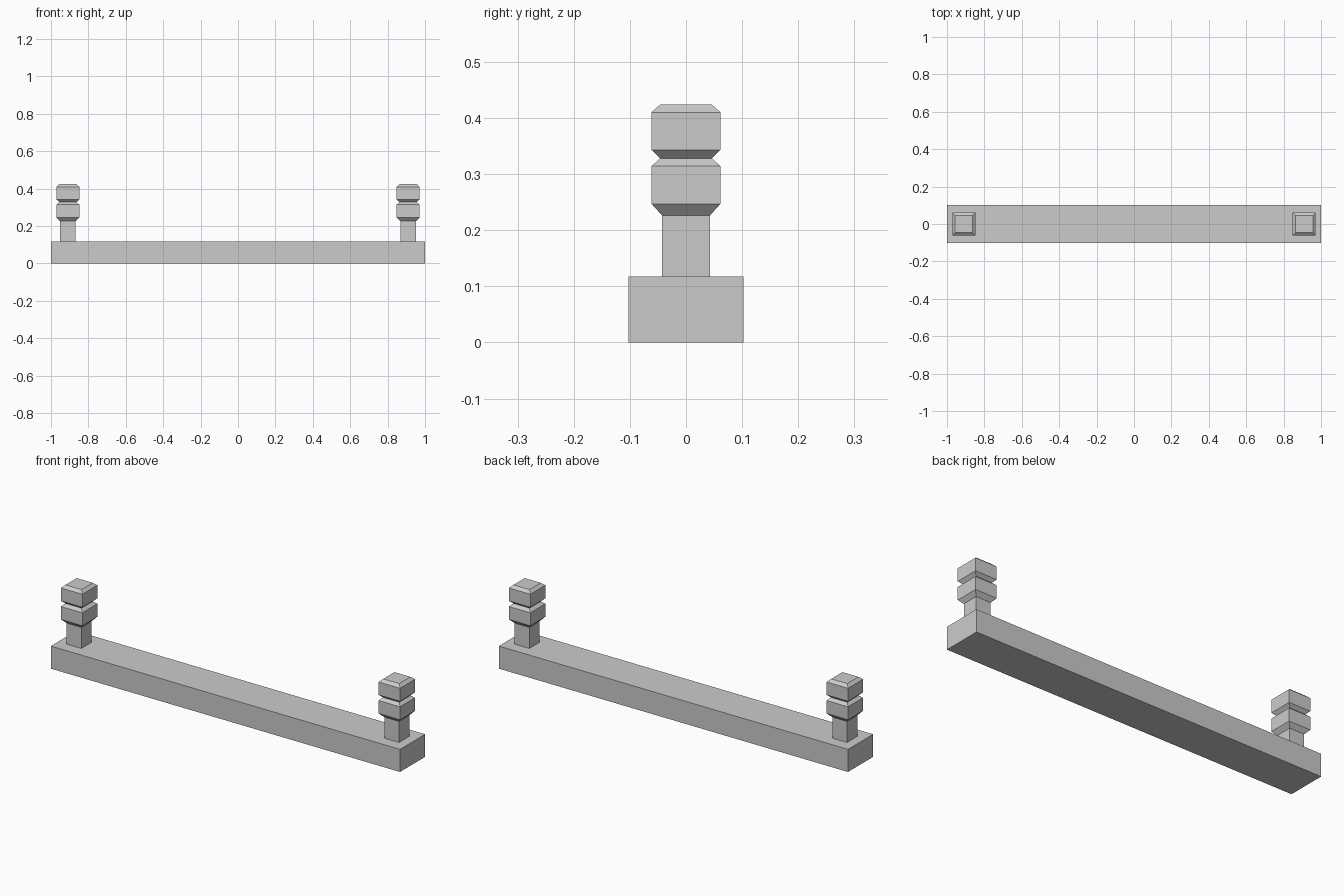
import bpy
import bmesh

cube = bpy.data.objects.get("Cube")
if cube:
    bpy.data.objects.remove(cube, do_unlink=True)

GREY = (0.6, 0.6, 0.6, 1.0)
stone = bpy.data.materials.new("grey_stone")
stone.use_nodes = True
stone.diffuse_color = GREY
stone.node_tree.nodes["Principled BSDF"].inputs["Base Color"].default_value = GREY


def square_stack(name, x, profile, aspect=1.0):
    """Stack of rectangular rings; profile holds (half depth, height)."""
    bm = bmesh.new()
    rings = []
    for half, z in profile:
        rings.append([bm.verts.new((sx * half * aspect, sy * half, z))
                      for sx, sy in ((-1, -1), (1, -1), (1, 1), (-1, 1))])
    for low, high in zip(rings, rings[1:]):
        for i in range(4):
            j = (i + 1) % 4
            bm.faces.new((low[i], low[j], high[j], high[i]))
    bm.faces.new(rings[0][::-1])
    bm.faces.new(rings[-1])
    mesh = bpy.data.meshes.new(name)
    bm.to_mesh(mesh)
    bm.free()
    mesh.materials.append(stone)
    obj = bpy.data.objects.new(name, mesh)
    obj.location.x = x
    bpy.context.collection.objects.link(obj)


# Long base beam
BASE_HALF, BASE_TOP = 0.1025, 0.117
square_stack("base_beam", 0, [(BASE_HALF, 0), (BASE_HALF, BASE_TOP)], 1 / BASE_HALF)

# Square posts with two chamfered collars
SHAFT, COLLAR, NECK = 0.0424, 0.0616, 0.046
post_profile = [
    (SHAFT, BASE_TOP), (SHAFT, 0.226),
    (COLLAR, 0.247), (COLLAR, 0.314),
    (NECK, 0.328),
    (COLLAR, 0.343), (COLLAR, 0.41),
    (NECK, 0.424),
]
for side, x in (("left", 0.91), ("right", -0.91)):
    square_stack(side + "_post", x, post_profile)
